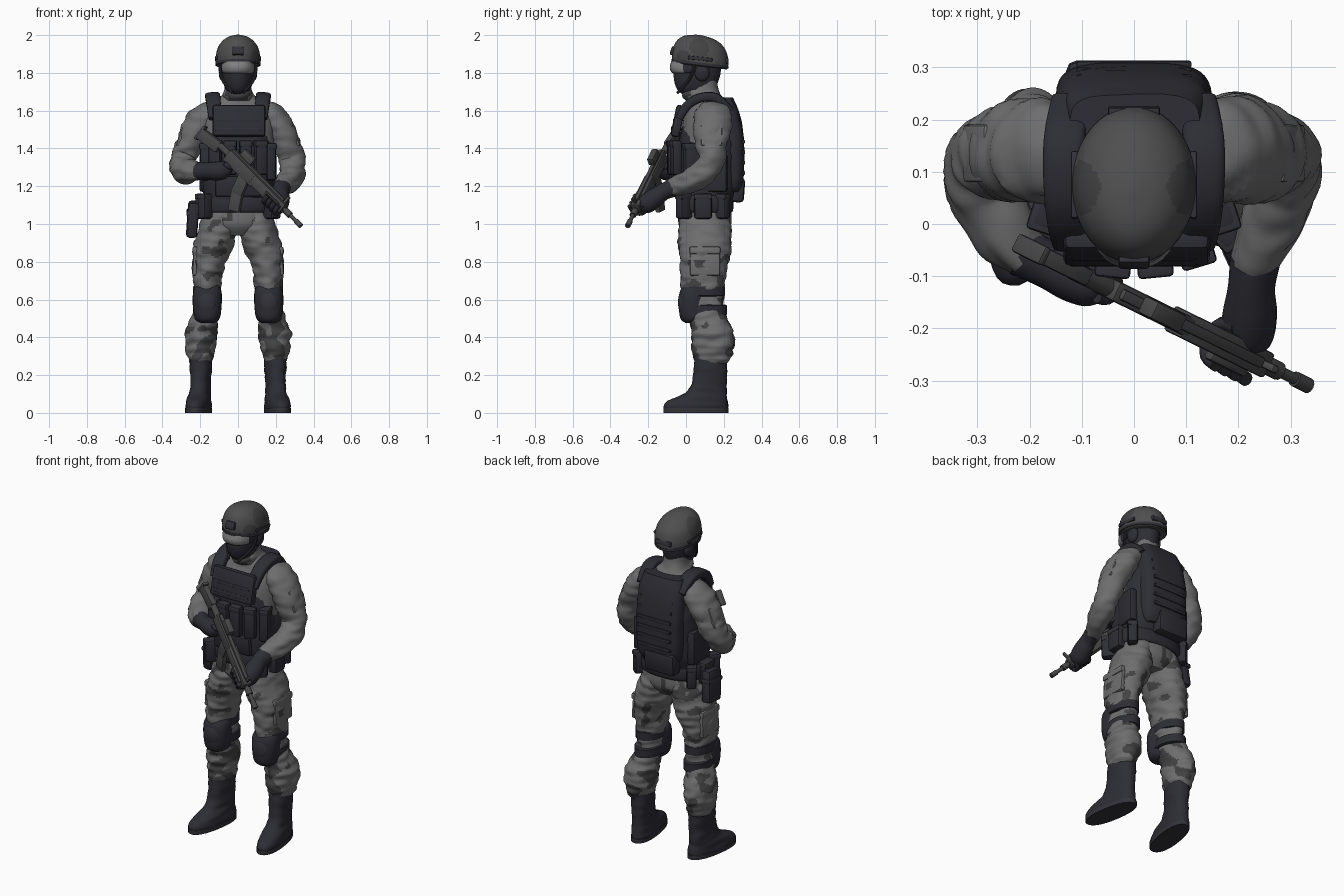
import bpy, bmesh, math
from mathutils import Vector, Matrix, Euler, noise

cube = bpy.data.objects.get("Cube")
if cube:
    bpy.data.objects.remove(cube, do_unlink=True)


def material(name, red, green, blue):
    mat = bpy.data.materials.new(name)
    mat.use_nodes = True
    mat.diffuse_color = (red, green, blue, 1)
    shader = next(n for n in mat.node_tree.nodes if n.type == 'BSDF_PRINCIPLED')
    shader.inputs["Base Color"].default_value = (red, green, blue, 1)
    shader.inputs["Roughness"].default_value = .8
    return mat


cloth = material("grey cloth", .155, .155, .155)
camo = material("dark cloth patch", .055, .055, .057)
gear = material("black gear", .026, .026, .035)
strap = material("strap charcoal", .032, .032, .041)
shell = material("helmet grey", .078, .078, .078)
metal = material("gun metal", .065, .065, .067)
lens = material("goggle lens", .22, .22, .22)
made = []


def finish(name, bm, mats, rule=None):
    """Turn a bmesh into an object; the rule picks faces for the second material."""
    bmesh.ops.recalc_face_normals(bm, faces=bm.faces)
    if rule:
        for face in bm.faces:
            face.material_index = int(rule(face.calc_center_median()))
    mesh = bpy.data.meshes.new(name)
    bm.to_mesh(mesh)
    bm.free()
    for mat in mats:
        mesh.materials.append(mat)
    obj = bpy.data.objects.new(name, mesh)
    bpy.context.collection.objects.link(obj)
    made.append(obj)
    return obj


def smooth_rows(rows, steps):
    """Catmull-Rom interpolation between rings."""
    out = []
    for i in range(len(rows) - 1):
        p, q, r, s = (rows[max(0, min(len(rows) - 1, i + k))] for k in (-1, 0, 1, 2))
        for j in range(steps):
            t = j / steps
            out.append([b + t * (c - a + t * (2*a - 5*b + 4*c - d + t * (3*b - a - 3*c + d))) / 2
                        for a, b, c, d in zip(p, q, r, s)])
    return out + [list(rows[-1])]


def loft(name, rings, *mats, sides=24, steps=4, power=2, wrinkle=0, rule=None, along=False):
    """Skin rings (x, y, z, rx, ry), level or square to their path."""
    rows = smooth_rows([tuple(r) if len(r) == 5 else (*r, r[3]) for r in rings], steps)
    centres = [Vector(r[:3]) for r in rows]
    bm, loops = bmesh.new(), []
    side, up = Vector((1, 0, 0)), Vector((0, 1, 0))
    for i, row in enumerate(rows):
        if along:
            tangent = (centres[min(i + 1, len(rows) - 1)] - centres[max(i - 1, 0)]).normalized()
            if abs(side.dot(tangent)) > .97:
                side = Vector((0, 1, 0))
            side = (side - tangent * side.dot(tangent)).normalized()
            up = tangent.cross(side)
        loop = []
        for k in range(sides):
            a = math.tau * k / sides
            c, s = math.cos(a), math.sin(a)
            c = math.copysign(abs(c) ** (2 / power), c)
            s = math.copysign(abs(s) ** (2 / power), s)
            offset = side * c * max(row[3], .001) + up * s * max(row[4], .001)
            p = centres[i] + offset
            if wrinkle:
                fold = noise.noise(Vector((p.x * 12, p.y * 12, p.z * 32)))
                p += offset.normalized() * wrinkle * fold
            loop.append(bm.verts.new(p))
        loops.append(loop)
    for low, high in zip(loops, loops[1:]):
        for k in range(sides):
            n = (k + 1) % sides
            bm.faces.new((low[k], low[n], high[n], high[k]))
    bm.faces.new(loops[0])
    bm.faces.new(loops[-1])
    return finish(name, bm, mats, rule)


def box(name, place, size, mat, turn=(0, 0, 0), bevel=.01, frame=Matrix()):
    bm = bmesh.new()
    bmesh.ops.create_cube(bm, size=1, matrix=Matrix.Diagonal((*size, 1)))
    bmesh.ops.bevel(bm, geom=bm.edges[:], offset=min(bevel, min(size) * .35),
                    segments=2, affect='EDGES', profile=.5)
    local = Matrix.Translation(place) @ Euler([math.radians(a) for a in turn]).to_matrix().to_4x4()
    bm.transform(frame @ local)
    return finish(name, bm, [mat])


def ball(name, place, size, mat):
    bm = bmesh.new()
    bmesh.ops.create_uvsphere(bm, u_segments=20, v_segments=12, radius=1,
                              matrix=Matrix.Translation(place) @ Matrix.Diagonal((*size, 1)))
    return finish(name, bm, [mat])


def patchy(c):
    """Camouflage: sparse on the thighs, denser on the calves and the back."""
    limit = .1 if c.z < .5 else .36 - max(0, c.y - .1)
    return noise.noise(Vector((c.x * 13, c.y * 13, c.z * 17))) > limit


def helmet_patch(c):
    side_spot = abs(c.x) > .06 and math.hypot(c.y - .07, c.z - 1.93) < .052
    return side_spot or (c.x > .05 and math.hypot(c.y + .01, c.z - 1.875) < .036)


# Torso, hips and collar
loft("hips", [(0, .1, .94, .1, .1), (0, .1, 1, .185, .14), (0, .1, 1.1, .185, .135)],
     cloth, camo, sides=40, steps=6, rule=patchy)
loft("shirt", [(0, .1, 1.05, .18, .13), (0, .1, 1.2, .17, .12), (0, .1, 1.4, .19, .13),
               (0, .115, 1.55, .19, .13), (0, .12, 1.62, .165, .105), (0, .11, 1.67, .1, .085),
               (0, .095, 1.7, .076, .08), (0, .09, 1.76, .068, .075)],
     cloth, sides=32, power=2.3, wrinkle=.006)
loft("scarf", [(0, .08, 1.655, .07, .085), (0, .07, 1.685, .08, .09), (0, .07, 1.72, .062, .08)],
     cloth, camo, wrinkle=.012, rule=lambda c: c.y < .02)

# Vest with plates, straps and webbing
loft("vest", [(0, .1, 1.13, .18, .145), (0, .11, 1.2, .188, .16), (0, .115, 1.3, .188, .16),
              (0, .12, 1.42, .183, .16), (0, .125, 1.5, .168, .15), (0, .13, 1.59, .15, .125)],
     gear, power=2.8, sides=32, wrinkle=.006)
loft("back_plate", [(0, .2, 1.17, .12, .08), (0, .2, 1.21, .14, .1), (0, .2, 1.3, .15, .108),
                    (0, .2, 1.45, .15, .107), (0, .19, 1.58, .145, .095), (0, .18, 1.67, .125, .068)],
     gear, power=4, sides=40, wrinkle=.004)
for i in range(6):
    z = 1.27 + i * .055
    box("back_webbing", (0, .306 - .22 * max(0, z - 1.43), z), (.22, .013, .02), gear, bevel=.004)
box("chest_plate", (.005, -.042, 1.545), (.28, .05, .17), gear, (-12, 0, 0), .015)
for z in (1.5, 1.55):
    box("chest_webbing", (0, .2 * z - .372, z), (.24, .014, .018), gear, (-12, 0, 0), .004)
for i in range(4):
    x = -.12 + .08 * i
    y = -.084 + abs(x) * .25
    box("magazine_pouch", (x, y, 1.35), (.066, .05, .18), gear, (0, 0, x * 140), .012)
    box("pouch_flap", (x, y - .004, 1.425), (.069, .05, .035), strap, (0, 0, x * 140), .008)
box("front_flap", (0, -.05, 1.2), (.24, .03, .11), gear, (6, 0, 0))
loft("belt", [(0, .1, 1.06, .19, .14), (0, .1, 1.075, .2, .15), (0, .1, 1.13, .2, .15),
              (0, .1, 1.15, .19, .14)], gear, steps=2, sides=32, power=2.4)
box("rear_pouch", (-.03, .27, 1.18), (.2, .08, .13), gear, (-4, 0, 0), .02)
box("holster", (-.24, .1, 1.025), (.06, .12, .19), gear, (6, 4, 0), .018)
box("holster_strap", (-.243, .1, 1.06), (.06, .123, .025), strap, (6, 4, 0), .006)

for s in (-1, 1):
    loft("shoulder_strap", [(s * .12, -.035, 1.56, .036, .02), (s * .128, .005, 1.625, .038, .024),
                            (s * .133, .07, 1.667, .04, .024), (s * .133, .16, 1.668, .04, .024),
                            (s * .12, .235, 1.6, .038, .02)],
         gear, along=True, power=3.5, sides=20)
    box("side_pouch", (s * .163, .035, 1.33), (.055, .1, .2), gear, (0, 0, s * 18), .015)
    box("side_flap", (s * .165, .033, 1.41), (.057, .103, .035), strap, (0, 0, s * 18), .008)
    box("side_panel", (s * .172, .15, 1.27), (.05, .14, .2), gear, (0, 0, s * -8), .015)
    for y, spin in ((-.005, 42), (.09, 0), (.185, -38)):
        out = .198 - abs(y - .09) * .35
        box("belt_pouch", (s * out, y, 1.095), (.055, .095, .135), gear, (0, 0, s * spin), .014)
        box("belt_pouch_flap", (s * (out + .002), y, 1.145), (.057, .097, .03), strap, (0, 0, s * spin), .007)

# Legs, knee pads and boots
for s in (-1, 1):
    leg = [(.09, .1, 1.08, .085, .12), (.105, .1, .98, .1, .137), (.13, .1, .88, .105, .14),
           (.157, .095, .78, .085, .126), (.162, .09, .68, .074, .116), (.163, .092, .6, .067, .107),
           (.175, .11, .52, .07, .1), (.195, .14, .43, .084, .11), (.197, .143, .35, .08, .11),
           (.2, .138, .29, .066, .096), (.2, .135, .26, .05, .08)]
    loft("trouser_leg", [(s * r[0], *r[1:]) for r in leg], cloth, camo,
         sides=64, steps=10, wrinkle=.012, rule=patchy)
    box("cargo_pocket", (s * .222, .1, .8), (.034, .16, .15), cloth, (0, s * -4, 0), .014)
    box("cargo_flap", (s * .224, .1, .86), (.036, .164, .04), cloth, (0, s * -4, 0), .01)
    loft("knee_pad", [(s * .163, .05, .475, .035, .05), (s * .163, .042, .5, .066, .072),
                      (s * .163, .036, .58, .077, .074), (s * .162, .04, .65, .073, .07),
                      (s * .162, .045, .69, .045, .04)], gear, power=2.2)
    ball("knee_cap", (s * .163, -.018, .585), (.05, .024, .065), strap)
    for z, y in ((.645, .093), (.545, .103)):
        loft("knee_strap", [(s * .164, y, z + d, .075 + e, .114 + e) for d, e in
                            ((-.028, -.01), (-.024, 0), (.024, 0), (.028, -.01))], gear, steps=1, sides=28)
    pivot = Vector((s * .198, .13, 0))
    swing = Matrix.Translation(pivot) @ Matrix.Rotation(s * math.radians(9), 4, 'Z') @ Matrix.Translation(-pivot)
    boot = loft("boot", [(s * .197, .053, .01, .06, .168), (s * .197, .053, .035, .064, .172),
                         (s * .197, .062, .065, .06, .158), (s * .197, .09, .09, .056, .126),
                         (s * .197, .112, .12, .053, .103), (s * .197, .125, .17, .052, .09),
                         (s * .197, .13, .24, .057, .088), (s * .197, .133, .3, .058, .086)],
                gear, power=2.3, sides=32, wrinkle=.006)
    sole = loft("boot_sole", [(s * .197, .053, z, .065, .174) for z in (0, .025)], strap,
                steps=1, power=2.3, sides=32)
    for part in (boot, sole):
        part.data.transform(swing)

# Arms and gloves
shoulder = [(.11, .14, 1.6, .05, .07), (.168, .14, 1.575, .073, .098), (.222, .138, 1.505, .077, .098),
            (.262, .135, 1.41, .073, .086)]
left_arm = [(.288, .13, 1.33, .068), (.285, .075, 1.26, .067), (.26, 0, 1.22, .06), (.226, -.08, 1.185, .047)]
right_arm = [(-.292, .125, 1.345, .068), (-.29, .065, 1.29, .067), (-.25, -.01, 1.28, .06), (-.2, -.065, 1.28, .047)]
for s, name, lower in ((1, "left_sleeve", left_arm), (-1, "right_sleeve", right_arm)):
    loft(name, [(s * r[0], *r[1:]) for r in shoulder] + [(*r, r[3]) for r in lower], cloth,
         along=True, steps=7, sides=32, wrinkle=.013)
    box("sleeve_pocket", (s * .299, .135, 1.47), (.02, .11, .12), cloth, (0, s * -20, 0), .008)
loft("left_glove", [(.232, -.068, 1.192, .049), (.225, -.12, 1.17, .045), (.222, -.17, 1.135, .052),
                    (.215, -.22, 1.1, .048), (.205, -.255, 1.085, .012)], gear, along=True)
loft("right_glove", [(-.215, -.052, 1.28, .049), (-.165, -.078, 1.28, .045), (-.115, -.1, 1.28, .05),
                     (-.07, -.115, 1.285, .045), (-.035, -.13, 1.29, .012)], gear, along=True)

# Head, mask and goggles
loft("masked_head", [(0, .04, 1.685, .035, .055), (0, .05, 1.71, .064, .095), (0, .055, 1.76, .08, .118),
                     (0, .06, 1.82, .085, .125), (0, .06, 1.9, .085, .12)], gear)
loft("goggles", [(0, .045, 1.795, .07, .105), (0, .043, 1.805, .086, .121), (0, .04, 1.83, .09, .126),
                 (0, .043, 1.86, .088, .121)], lens, gear, power=2.4, sides=32, rule=lambda c: c.y > -.01)

# Helmet with rim, rails, front mount, rear band and chin straps
helmet = loft("helmet", [(0, .075, 1.835, .106, .14), (0, .075, 1.845, .116, .147), (0, .075, 1.885, .118, .149),
                         (0, .075, 1.935, .106, .136), (0, .073, 1.97, .08, .108), (0, .07, 1.99, .048, .068),
                         (0, .07, 2, .01, .015)], shell, camo, sides=72, steps=7, rule=helmet_patch)
rim = loft("helmet_rim", [(0, .075, z, .119, .151) for z in (1.84, 1.855)], strap, steps=1, sides=40)
tilt = Matrix.Identity(4)
tilt[2][1], tilt[2][3] = -.12, .009
for part in (helmet, rim):
    part.data.transform(tilt)
box("helmet_mount", (0, -.067, 1.915), (.06, .03, .045), strap, (-18, 0, 0), .007)
box("helmet_band", (0, .215, 1.865), (.1, .02, .03), strap, (8, 0, 0), .006)
for s in (-1, 1):
    box("helmet_rail", (s * .114, .075, 1.875), (.014, .13, .02), strap, (-6, 0, 0), .005)
    ball("ear_cover", (s * .08, .085, 1.8), (.022, .04, .045), gear)
    loft("chin_strap", [(s * .098, .05, 1.86, .008), (s * .086, .02, 1.77, .008), (s * .03, -.045, 1.695, .008)],
         strap, along=True, sides=8)

# Rifle, built along its own axis: x to the muzzle, z to the sights
butt, muzzle = Vector((-.185, -.055, 1.505)), Vector((.335, -.31, .988))
axis = (muzzle - butt).normalized()
top = (Vector((0, 0, 1)) - axis * axis.z).normalized()
frame = Matrix((axis, top.cross(axis), top)).transposed().to_4x4()
frame.translation = butt
for name, place, size, pitch in (
        ("stock", (.07, 0, -.02), (.14, .034, .065), -8), ("butt_pad", (.005, 0, -.025), (.018, .038, .09), 0),
        ("receiver", (.31, 0, -.005), (.22, .04, .07), 0), ("top_rail", (.41, 0, .036), (.4, .022, .014), 0),
        ("handguard", (.52, 0, 0), (.24, .052, .058), 0), ("sight", (.3, 0, .065), (.085, .036, .045), 0),
        ("front_sight", (.62, 0, .045), (.018, .016, .05), 0), ("side_rail", (.56, -.03, 0), (.1, .02, .026), 0),
        ("pistol_grip", (.235, 0, -.07), (.036, .03, .1), 20), ("magazine_top", (.365, 0, -.075), (.07, .03, .11), -14),
        ("magazine_base", (.4, 0, -.158), (.068, .028, .11), -30)):
    box("rifle_" + name, place, size, metal, (0, pitch, 0), .006, frame)
for name, start, end, radius in (("buffer_tube", .1, .24, .018), ("barrel", .58, .77, .011),
                                 ("gas_block", .65, .69, .018), ("muzzle_brake", .735, .775, .015)):
    rod = loft("rifle_" + name, [(start, 0, 0, radius), (end, 0, 0, radius)], metal,
               along=True, steps=1, sides=12)
    rod.data.transform(frame)

# Fingers wrapped round the handguard and grip
for i in range(4):
    for name, x, z, reach in (("left_finger", .535 + .028 * i, -.005, .043),
                              ("right_finger", .235 - .006 * i, -.045 - .024 * i, .026)):
        hook = []
        for a in (20, -40, -90, -140, -195):
            c, d = math.cos(math.radians(a)), math.sin(math.radians(a))
            if name == "left_finger":
                hook.append((x, reach * c, z + reach * d, .014))
            else:
                hook.append((x - reach * d, reach * c, z, .013))
        loft(name, hook, gear, along=True, sides=10, steps=3).data.transform(frame)

# Smooth shading that keeps hard edges
bpy.ops.object.select_all(action='DESELECT')
for obj in made:
    obj.select_set(True)
bpy.context.view_layer.objects.active = made[0]
bpy.ops.object.shade_smooth_by_angle(angle=math.radians(38))
